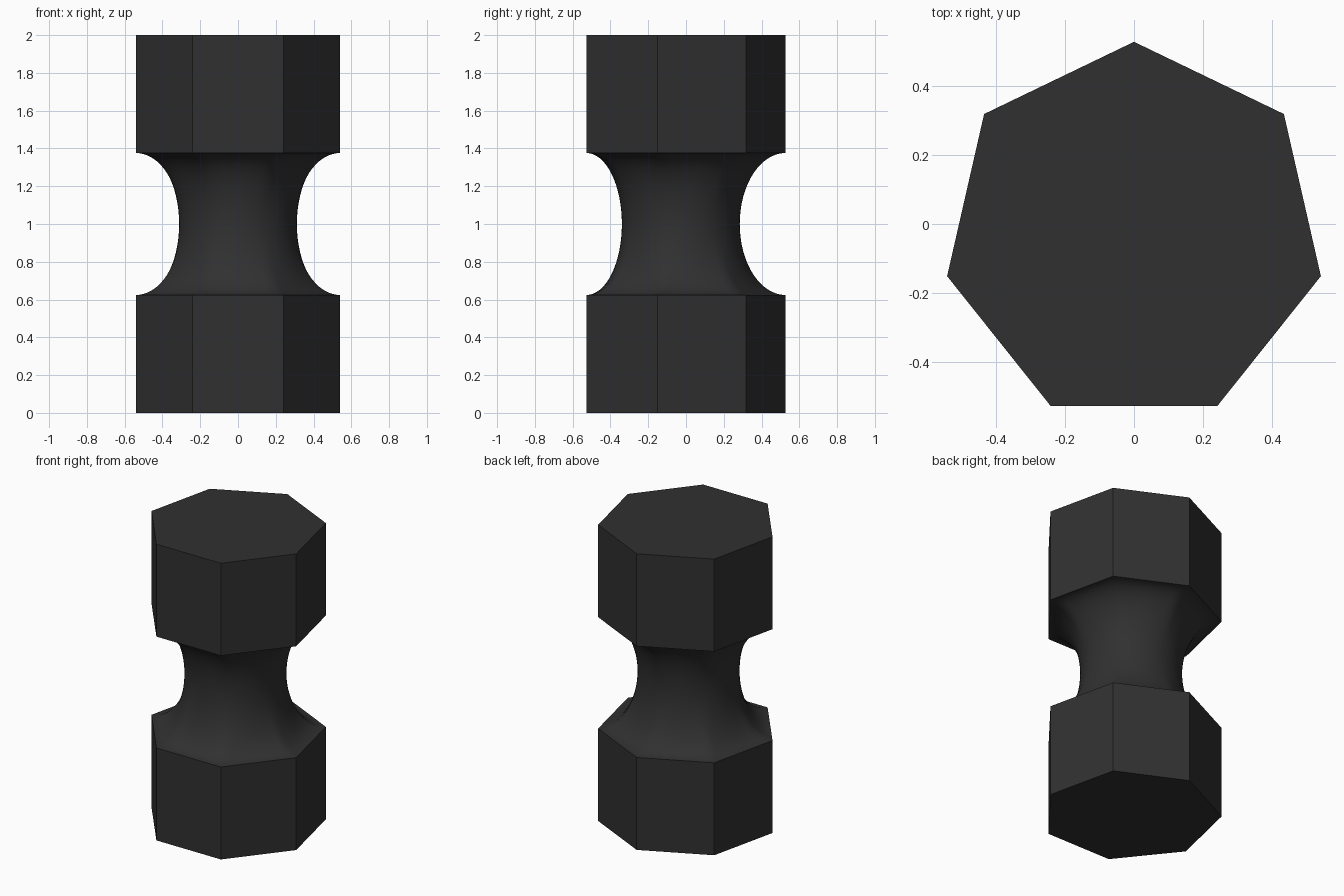
import bpy, bmesh, math

if "Cube" in bpy.data.objects:
    bpy.data.objects.remove(bpy.data.objects["Cube"])

SIDES, PER_SIDE = 7, 10
R_HEX, R_NECK = 0.5545, 0.312      # corner radius of the ends, waist radius
Z_LOW, Z_MID, HEIGHT = 0.624, 1.0, 2.0
CENTRE_Y = -0.0275
N = SIDES * PER_SIDE
STEPS = 16


def ring_points(z, blend):
    """Outline at height z: blend 1 is the heptagon, 0 is the round waist."""
    half = math.pi / SIDES
    pts = []
    for i in range(N):
        a = 2 * math.pi * i / N
        hept = R_HEX * math.cos(half) / math.cos(a % (2 * half) - half)
        if i % PER_SIDE == 0:
            hept = R_HEX
        r = R_NECK + (hept - R_NECK) * blend
        pts.append((-r * math.sin(a), CENTRE_Y + r * math.cos(a), z))
    return pts


# Profile: straight end, elliptical scoop, straight end
profile = [(0.0, 1.0)]
for k in range(2 * STEPS + 1):
    t = math.pi / 2 * (k / STEPS - 1)
    profile.append((Z_MID + (Z_MID - Z_LOW) * math.sin(t), 1 - math.cos(t)))
profile.append((HEIGHT, 1.0))

# Skin the rings and cap both ends
bm = bmesh.new()
rings = [[bm.verts.new(p) for p in ring_points(z, b)] for z, b in profile]
for low, high in zip(rings, rings[1:]):
    for i in range(N):
        j = (i + 1) % N
        bm.faces.new((low[i], low[j], high[j], high[i]))
bm.faces.new(rings[0][::-1])
bm.faces.new(rings[-1])
bmesh.ops.recalc_face_normals(bm, faces=bm.faces)

mesh = bpy.data.meshes.new("waisted_post")
bm.to_mesh(mesh)
bm.free()
post = bpy.data.objects.new("waisted_post", mesh)
bpy.context.collection.objects.link(post)

# Dark finish
dark = bpy.data.materials.new("dark_finish")
dark.diffuse_color = (0.03, 0.03, 0.03, 1)
dark.use_nodes = True
dark.node_tree.nodes["Principled BSDF"].inputs["Base Color"].default_value = dark.diffuse_color
mesh.materials.append(dark)

# Smooth waist, crisp prism edges
bpy.context.view_layer.objects.active = post
post.select_set(True)
bpy.ops.object.shade_smooth_by_angle(angle=math.radians(30))
